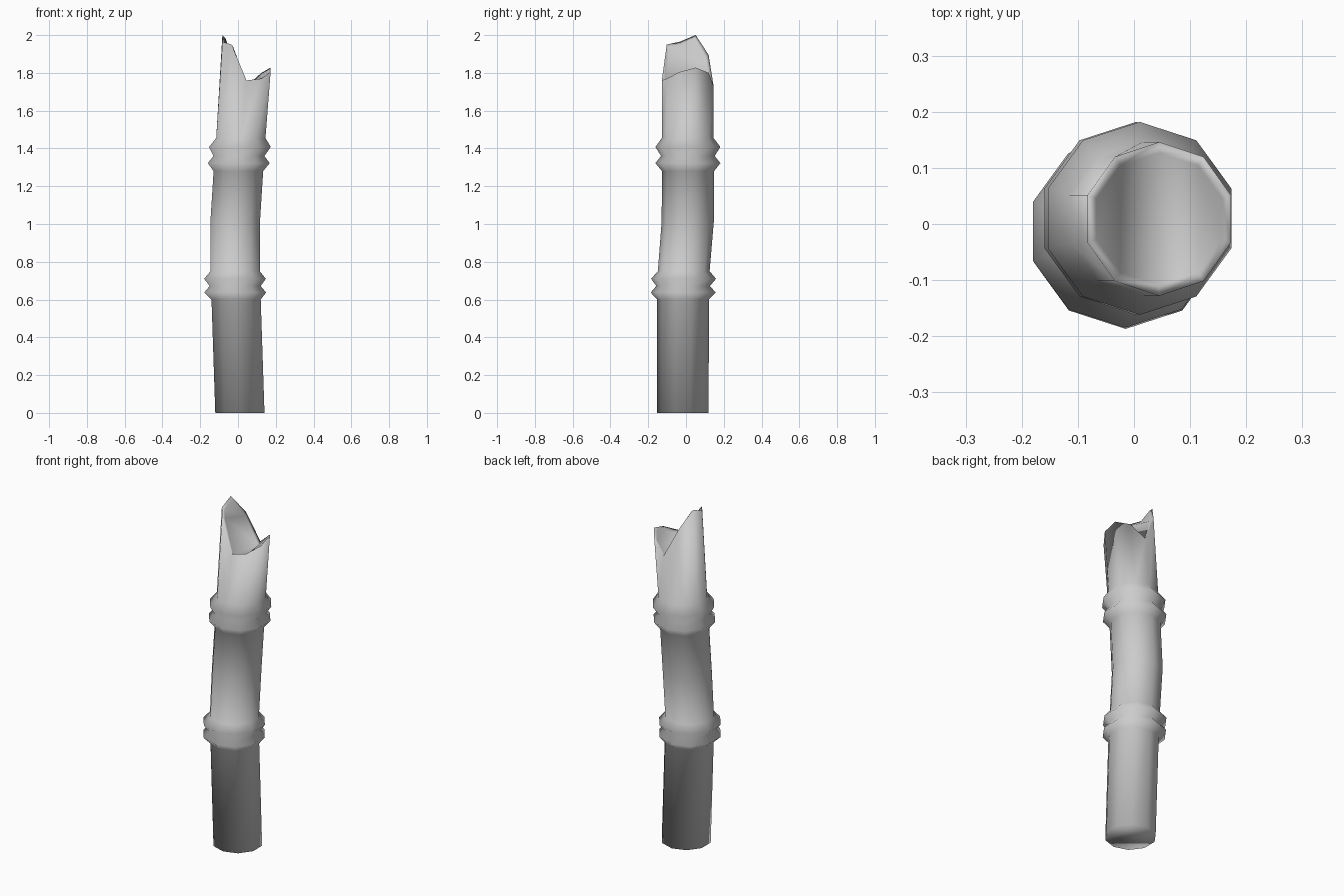
import bpy, bmesh, math

cube = bpy.data.objects.get("Cube")
if cube:
    bpy.data.objects.remove(cube, do_unlink=True)

SIDES = 10
grey = bpy.data.materials.new("stalk_grey")
grey.use_nodes = True
colour = (0.6, 0.6, 0.6, 1)
grey.diffuse_color = colour
grey.node_tree.nodes["Principled BSDF"].inputs["Base Color"].default_value = colour

bm = bmesh.new()


def ring(points):
    return [bm.verts.new(p) for p in points]


def circle(cx, cy, z, r):
    angles = [math.pi / 2 + i * math.tau / SIDES for i in range(SIDES)]
    return [(cx + r * math.cos(a), cy + r * math.sin(a), z) for a in angles]


def bridge(a, b):
    for i in range(SIDES):
        j = (i + 1) % SIDES
        bm.faces.new((a[i], a[j], b[j], b[i]))


# Leaning stalk with two double-ridged joints: centre x, centre y, height, radius
sections = [
    (0.01, -0.017, 0, 0.137), (-0.01, -0.016, 0.60, 0.137),
    (-0.015, -0.015, 0.637, 0.172), (-0.015, -0.015, 0.672, 0.142),
    (-0.016, -0.013, 0.71, 0.172), (-0.015, -0.012, 0.75, 0.137),
    (-0.015, 0.009, 1.01, 0.138), (0.002, 0.011, 1.28, 0.138),
    (0.004, 0.01, 1.322, 0.172), (0.005, 0.01, 1.36, 0.142),
    (0.01, 0.01, 1.408, 0.172), (0.015, 0.009, 1.455, 0.137),
]
rings = [ring(circle(*s)) for s in sections]
for low, high in zip(rings, rings[1:]):
    bridge(low, high)
bm.faces.new(reversed(rings[0]))

# Jagged broken rim, heights running from the back round by the right side
heights = [1.73, 1.895, 2.0, 1.965, 1.95, 1.76, 1.77, 1.805, 1.828, 1.80]
centre_x, centre_y = 0.045, 0.009
rim_points = []
for (x, y, _), z in zip(circle(0, 0, 0, 0.137), heights):
    rim_points.append((centre_x + x * 0.98, centre_y + y, z))
rim = ring(rim_points)
bridge(rings[-1], rim)

# Shallow inner lip and the folded surface that closes the break
inner = ring([(centre_x + (x - centre_x) * 0.88, centre_y + (y - centre_y) * 0.86, z - 0.015)
              for x, y, z in rim_points])
bridge(rim, inner)
for i in range(5):
    a, b = (5 - i) % SIDES, 5 - i - 1
    # strips run from back to front, mirrored about the depth axis
    left = [(0, 5), (1, 4), (2, 3)]
    right = [(0, 5), (9, 6), (8, 7)]
    if i in (0, 1):
        (p, q), (r, s) = left[i], left[i + 1]
        bm.faces.new((inner[p], inner[r], inner[s], inner[q]))
    elif i in (2, 3):
        (p, q), (r, s) = right[i - 2], right[i - 1]
        bm.faces.new((inner[p], inner[q], inner[s], inner[r]))

bmesh.ops.recalc_face_normals(bm, faces=bm.faces[:])
for face in bm.faces:
    face.smooth = True
mesh = bpy.data.meshes.new("broken_stalk")
bm.to_mesh(mesh)
bm.free()
mesh.materials.append(grey)
stalk = bpy.data.objects.new("broken_stalk", mesh)
bpy.context.collection.objects.link(stalk)
